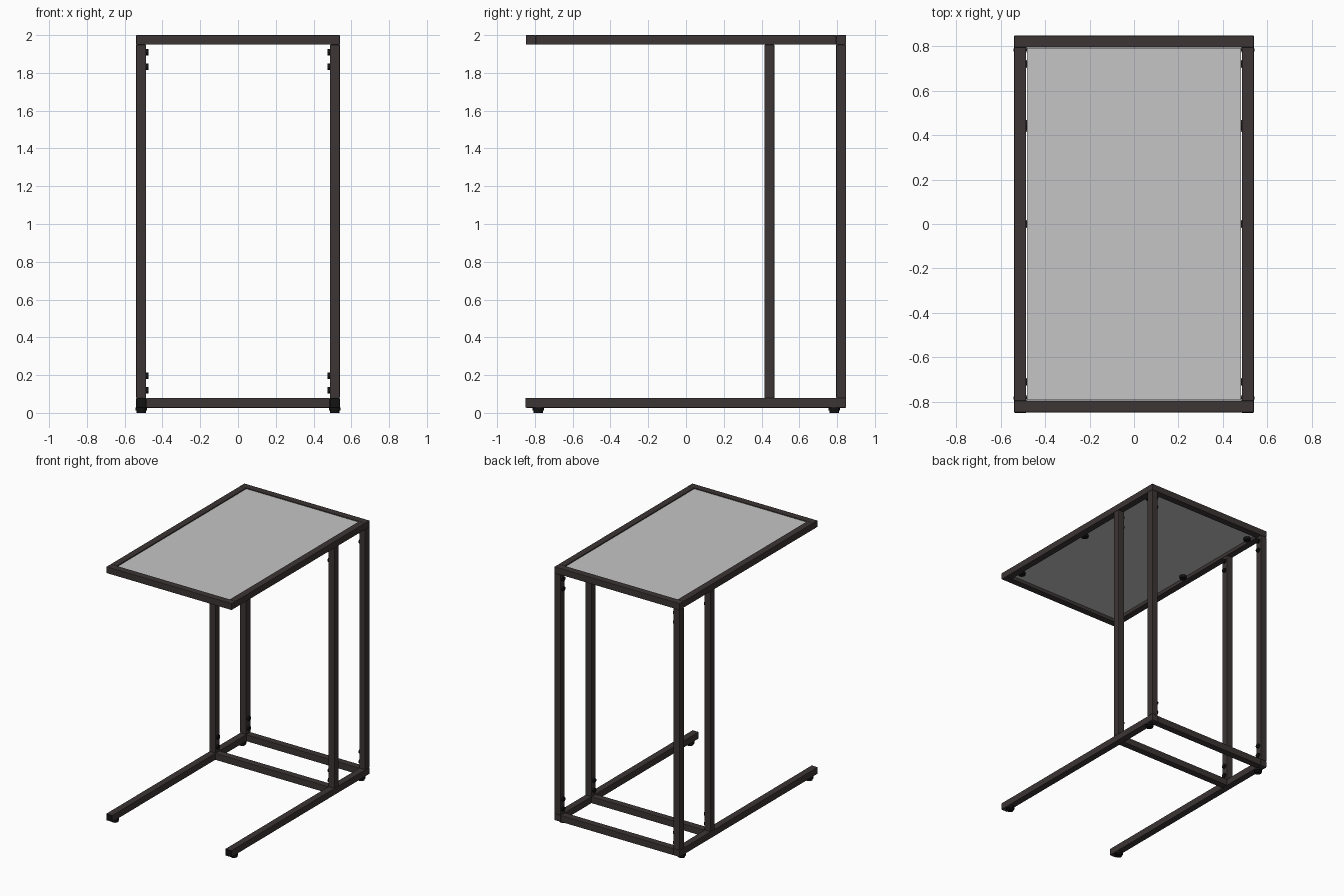
import bpy
import math

if "Cube" in bpy.data.objects:
    bpy.data.objects.remove(bpy.data.objects["Cube"])


def material(name, rgb):
    m = bpy.data.materials.new(name)
    m.diffuse_color = (*rgb, 1)
    m.use_nodes = True
    m.node_tree.nodes["Principled BSDF"].inputs["Base Color"].default_value = m.diffuse_color
    return m


BROWN = material("dark brown metal", (0.045, 0.035, 0.035))
GREY = material("pale grey glass", (0.56, 0.56, 0.56))
BLACK = material("black plastic", (0.006, 0.006, 0.006))


def box(name, lo, hi, mat, bevel=0.0):
    """Axis-aligned box between two corners, with an optional rounded edge."""
    bpy.ops.mesh.primitive_cube_add(
        size=1, location=[(a + b) / 2 for a, b in zip(lo, hi)])
    ob = bpy.context.object
    ob.name = name
    ob.scale = [b - a for a, b in zip(lo, hi)]
    bpy.ops.object.transform_apply(location=False, rotation=False, scale=True)
    ob.data.materials.append(mat)
    if bevel:
        mod = ob.modifiers.new("bevel", 'BEVEL')
        mod.width = bevel
        mod.segments = 2
    return ob


def disc(name, loc, radius, depth, mat, axis='Z'):
    """Short smooth cylinder along Z or X."""
    bpy.ops.mesh.primitive_cylinder_add(
        vertices=24, radius=radius, depth=depth, location=loc,
        rotation=(0, math.pi / 2 if axis == 'X' else 0, 0))
    ob = bpy.context.object
    ob.name = name
    ob.data.materials.append(mat)
    bpy.ops.object.shade_smooth_by_angle(angle=math.radians(40))
    return ob


X, Y, T = 0.539, 0.848, 0.053      # half width, half depth, tube size
XI, YI = X - T, Y - T              # inner faces of the frame
Z0, Z1 = 0.027, 0.079              # base rails
ZT = 1.949                         # underside of the top frame
YP = 0.415                         # front face of the front posts
B = 0.003

# Top frame, front and back bars
for name, y in (("front", -Y), ("back", YI)):
    box(f"top_{name}_bar", (-X, y, ZT), (X, y + T, 2.0), BROWN, B)

# Base cross bars between the two rails
for name, y in (("front", YP), ("back", YI)):
    box(f"base_{name}_bar", (-XI, y, Z0), (XI, y + T, Z1), BROWN, B)

# Glass top
box("glass_top", (-0.482, -0.791, 1.972), (0.482, 0.791, 1.995), GREY)

for side, s in (("left", -1), ("right", 1)):
    x0, x1 = sorted((s * XI, s * X))
    # Side bars, rails and posts
    box(f"top_{side}_bar", (x0, -YI, ZT), (x1, YI, 2.0), BROWN, B)
    box(f"base_{side}_rail", (x0, -Y, Z0), (x1, Y, Z1), BROWN, B)
    box(f"{side}_rail_end_cap", (x0 + .001, -Y - .003, Z0 + .001),
        (x1 - .001, -Y + .004, Z1 - .001), BLACK)
    for name, y in (("front", YP), ("back", YI)):
        box(f"{side}_{name}_post", (x0, y, Z1), (x1, y + T, ZT), BROWN, B)
        # Bolt heads on the inner faces of the posts
        for i, z in enumerate((0.12, 0.197, 1.833, 1.91)):
            disc(f"{side}_{name}_bolt_{i}", (s * (XI - .004), y + T / 2, z),
                 0.017, 0.016, BLACK, 'X')
    # Feet with a wide collar and a narrower pad
    for name, y in (("front", -0.782), ("back", 0.784)):
        disc(f"{side}_{name}_foot_collar", (s * 0.512, y, 0.020),
             0.030, 0.016, BLACK)
        disc(f"{side}_{name}_foot_pad", (s * 0.512, y, 0.007),
             0.025, 0.014, BLACK)
    # Small pads that carry the glass
    for i, y in enumerate((-0.71, 0.0, 0.72)):
        disc(f"{side}_glass_pad_{i}", (s * 0.464, y, 1.962),
             0.026, 0.020, BLACK)
